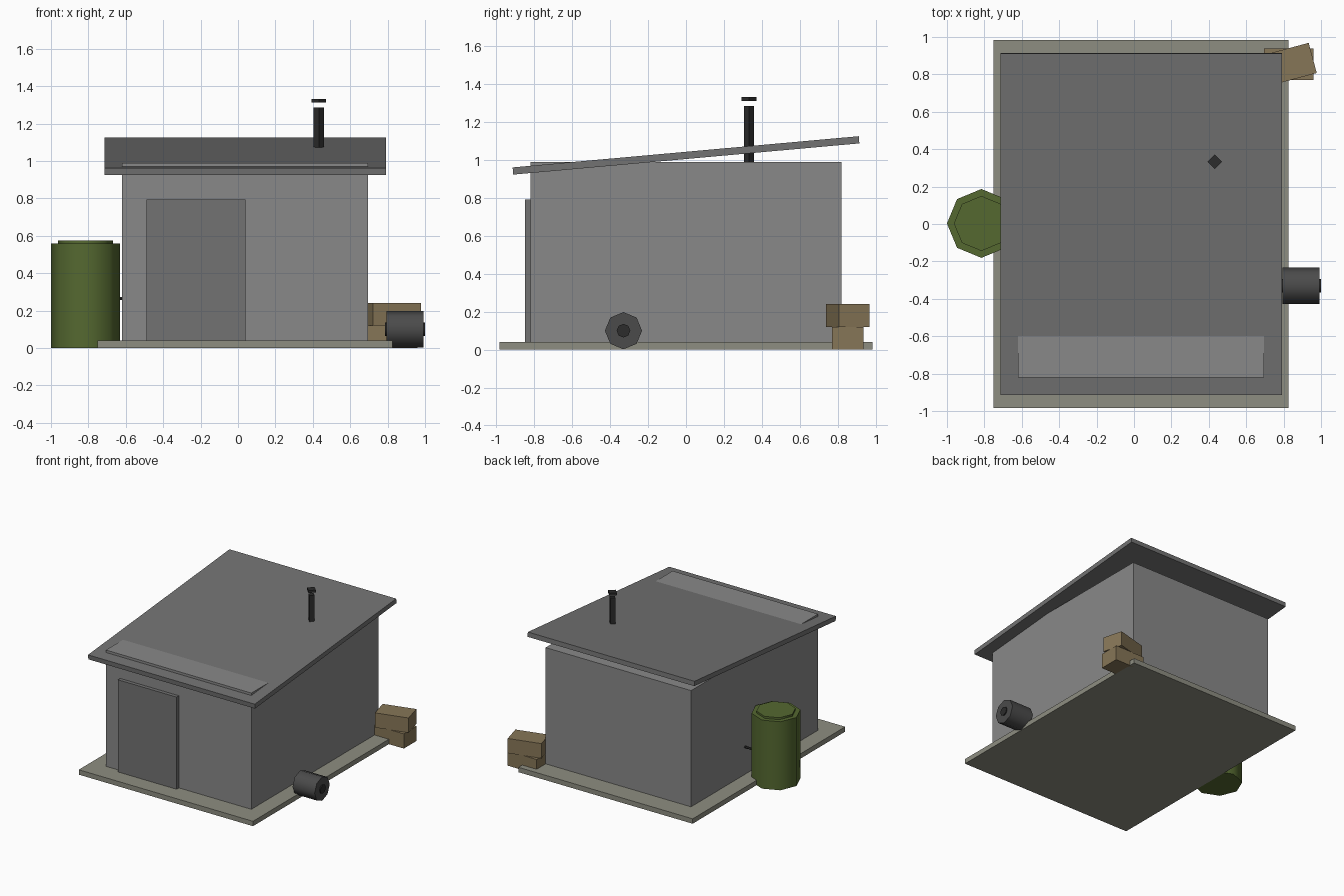
import bpy
from math import radians, pi

if "Cube" in bpy.data.objects:
    bpy.data.objects.remove(bpy.data.objects["Cube"])


def material(name, r, g, b):
    m = bpy.data.materials.new(name)
    m.diffuse_color = (r, g, b, 1)
    m.use_nodes = True
    m.node_tree.nodes["Principled BSDF"].inputs["Base Color"].default_value = m.diffuse_color
    return m


WALL = material("wall_grey", 0.25, 0.25, 0.25)
TRIM = material("trim_grey", 0.17, 0.17, 0.17)
SLAB = material("concrete", 0.27, 0.27, 0.22)
WOOD = material("tan_wood", 0.24, 0.18, 0.095)
GREEN = material("drum_green", 0.09, 0.14, 0.03)
DARK = material("dark_metal", 0.07, 0.07, 0.07)
BLACK = material("black_metal", 0.025, 0.025, 0.025)


def box(name, x, y, z, mat, rot=(0, 0, 0)):
    """Box from (min, max) ranges, rotated about its own centre."""
    centre = [(a + b) / 2 for a, b in (x, y, z)]
    bpy.ops.mesh.primitive_cube_add(size=1, location=centre)
    ob = bpy.context.object
    ob.name = name
    ob.scale = [b - a for a, b in (x, y, z)]
    bpy.ops.object.transform_apply(location=False, rotation=False, scale=True)
    ob.rotation_euler = rot
    ob.data.materials.append(mat)
    return ob


def tube(name, sides, r, start, length, mat, along_x=False):
    """Capped prism running up z, or along +x, from its start point."""
    x, y, z = start
    loc = (x + length / 2, y, z) if along_x else (x, y, z + length / 2)
    rot = (0, pi / 2, 0) if along_x else (0, 0, 0)
    bpy.ops.mesh.primitive_cylinder_add(vertices=sides, radius=r, depth=length,
                                        location=loc, rotation=rot)
    ob = bpy.context.object
    ob.name = name
    ob.data.materials.append(mat)
    if sides > 4:
        bpy.ops.object.shade_smooth_by_angle(angle=radians(50))
    return ob


# Shed body: slab, walls, door and the sloping roof the wall top pokes through
box("base_slab", (-0.75, 0.825), (-0.985, 0.985), (0, 0.04), SLAB)
box("walls", (-0.62, 0.695), (-0.82, 0.82), (0.001, 0.99), WALL)
box("door", (-0.49, 0.04), (-0.85, -0.815), (0.001, 0.793), TRIM)
box("roof", (-0.715, 0.792), (-0.917, 0.917), (1.006, 1.044), TRIM,
    (radians(5.15), 0, 0))

# Machine block standing inside the shed
box("indoor_machine", (0.05, 0.31), (-0.18, 0.24), (0.001, 0.5), GREEN)

# Flue with a floating square cap
tube("flue_pipe", 4, 0.027, (0.432, 0.332, 0.95), 0.337, BLACK)
tube("flue_cap", 4, 0.039, (0.432, 0.332, 1.312), 0.02, BLACK)

# Water drum with lid and feed pipe into the wall
tube("drum", 8, 0.184, (-0.816, 0.003, 0), 0.56, GREEN)
tube("drum_lid", 8, 0.147, (-0.816, 0.003, 0.55), 0.026, GREEN)
tube("drum_feed_pipe", 6, 0.009, (-0.75, 0.125, 0.265), 0.15, BLACK, True)

# Cable reel lying on its side
tube("reel", 8, 0.098, (0.793, -0.33, 0.1), 0.199, DARK, True)
tube("reel_axle", 8, 0.036, (0.785, -0.33, 0.1), 0.215, BLACK, True)

# Two stacked crates, the upper one twisted
for name, z, twist in (("lower_crate", 0, 0), ("upper_crate", 0.12, 15)):
    box(name, (0.695, 0.96), (0.77, 0.937), (z, z + 0.12), WOOD,
        (0, 0, radians(twist)))
